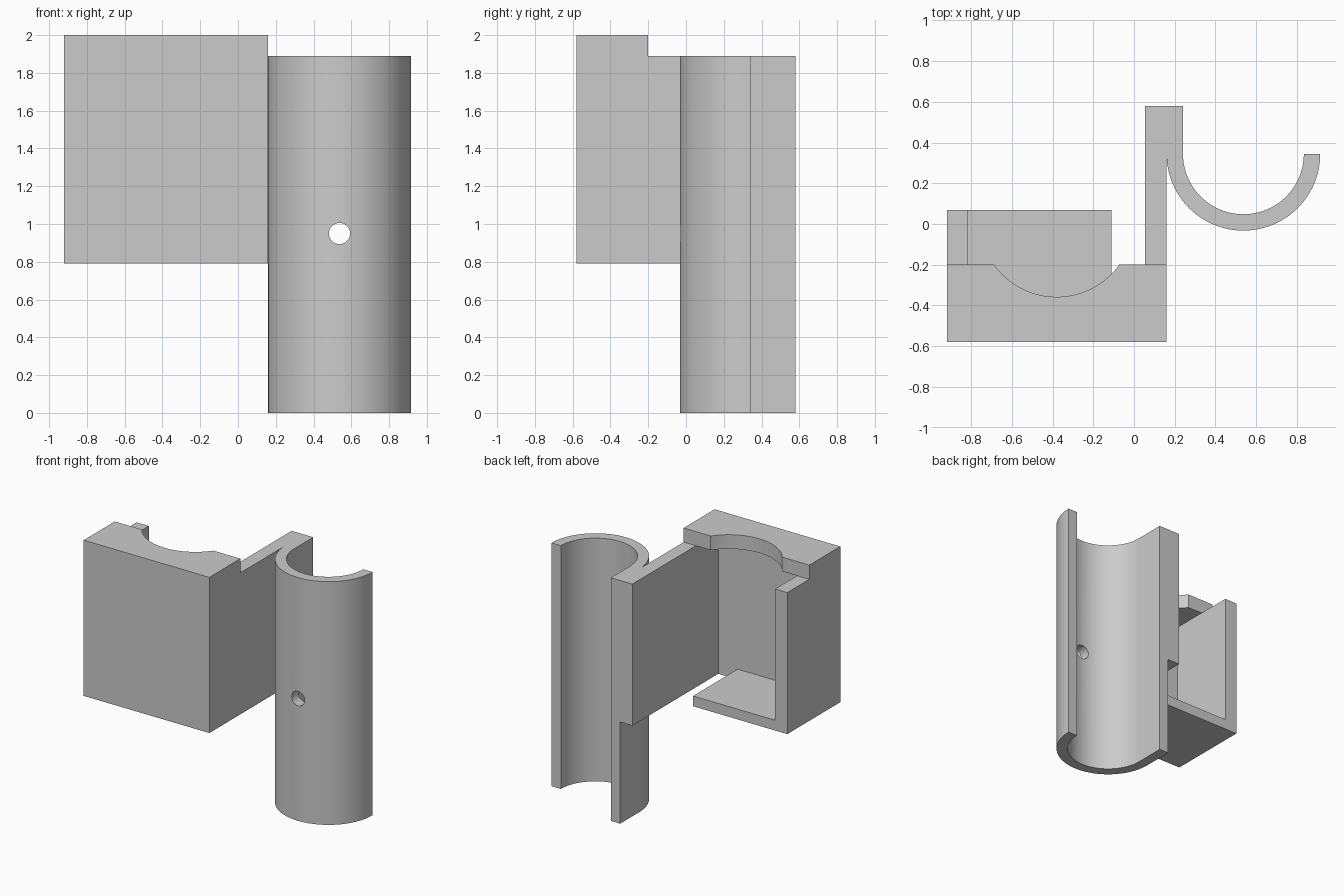
import bpy, bmesh
from math import pi, sin, cos, asin, radians
from mathutils import Vector

if "Cube" in bpy.data.objects:
    bpy.data.objects.remove(bpy.data.objects["Cube"], do_unlink=True)

grey = bpy.data.materials.new("plain grey")
grey.use_nodes = True
colour = (0.6, 0.6, 0.6, 1)
grey.diffuse_color = colour
grey.node_tree.nodes["Principled BSDF"].inputs["Base Color"].default_value = colour


def arc(cx, cy, r, start, end, n):
    """Points along an arc, angles in radians."""
    steps = [start + (end - start) * i / n for i in range(n + 1)]
    return [(cx + r * cos(a), cy + r * sin(a)) for a in steps]


def prism(name, outline, z0, z1):
    """Extrude a plan outline from z0 up to z1."""
    bm = bmesh.new()
    face = bm.faces.new([bm.verts.new((x, y, z0)) for x, y in outline])
    ext = bmesh.ops.extrude_face_region(bm, geom=[face])
    top = [v for v in ext["geom"] if isinstance(v, bmesh.types.BMVert)]
    bmesh.ops.translate(bm, vec=Vector((0, 0, z1 - z0)), verts=top)
    bmesh.ops.recalc_face_normals(bm, faces=bm.faces)
    mesh = bpy.data.meshes.new(name)
    bm.to_mesh(mesh)
    bm.free()
    mesh.materials.append(grey)
    obj = bpy.data.objects.new(name, mesh)
    bpy.context.collection.objects.link(obj)
    return obj


def activate(obj):
    bpy.ops.object.select_all(action="DESELECT")
    obj.select_set(True)
    bpy.context.view_layer.objects.active = obj


left, right, front, back = -0.92, 0.16, -0.58, 0.58
wall = 0.105
base, rim, top = 0.79, 1.89, 2.0
lip_back, side_back = -0.2, 0.07

# Three-sided holder: short side wall, front wall, long side wall
prism("holder_walls", [
    (left, side_back), (left, front), (right, front), (right, back),
    (right - wall, back), (right - wall, front + wall),
    (left + wall, front + wall), (left + wall, side_back)], base, rim)

# Floor plate, leaving a slot beside the long wall
prism("holder_floor", [
    (left + wall, front + wall), (-0.11, front + wall),
    (-0.11, side_back), (left + wall, side_back)], base, base + 0.08)

# Top lip with a round cut-out in its back edge
cx, cy, r = -0.38, 0.02, 0.378
a = asin((lip_back - cy) / r)
prism("holder_lip", [(left, lip_back), (left, front), (right, front), (right, lip_back)]
      + arc(cx, cy, r, a, -pi - a, 32), rim, top)

# Half-round clip with a straight flange
tx, ty, ro, ri = 0.5375, 0.345, 0.3775, 0.297
clip = prism("half_round_clip", [(right, back)] + arc(tx, ty, ro, pi, 2 * pi, 48)
             + arc(tx, ty, ri, 2 * pi, pi, 48) + [(tx - ri, back)], 0, rim)

# Screw hole through the front of the clip
bpy.ops.mesh.primitive_cylinder_add(vertices=32, radius=0.056, depth=0.4,
                                    location=(tx, 0, 0.95), rotation=(pi / 2, 0, 0))
cutter = bpy.context.object
cutter.name = "hole_cutter"
cutter.hide_render = True
cutter.data.materials.append(grey)
activate(clip)
cut = clip.modifiers.new("screw_hole", "BOOLEAN")
cut.operation, cut.solver, cut.object = "DIFFERENCE", "EXACT", cutter
bpy.ops.object.modifier_apply(modifier=cut.name)
bpy.data.objects.remove(cutter, do_unlink=True)

# Smooth the curved faces, keep the corners crisp
for name in ("half_round_clip", "holder_lip"):
    activate(bpy.data.objects[name])
    bpy.ops.object.shade_smooth_by_angle(angle=radians(30))
